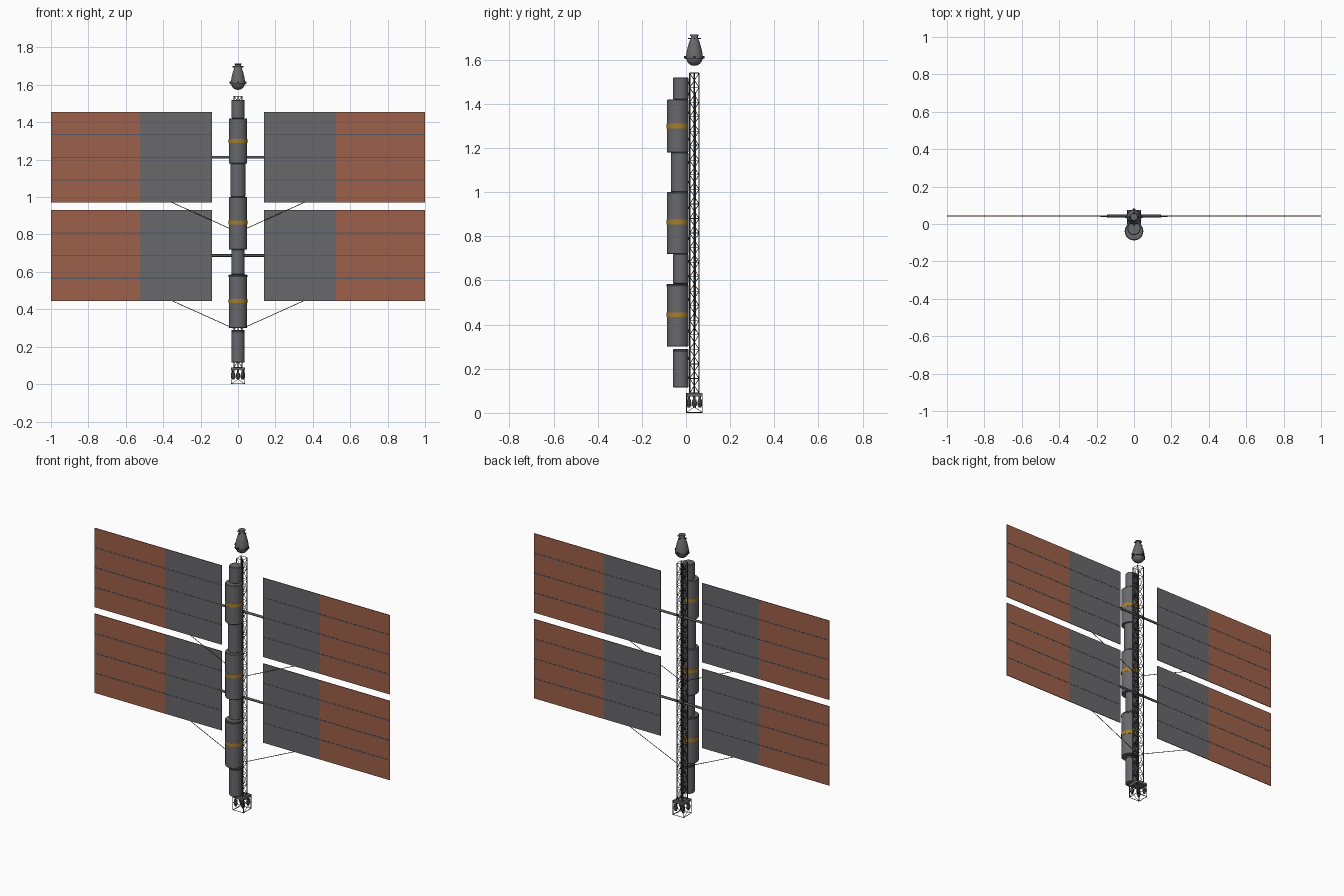
import bpy, bmesh, math
from mathutils import Vector, Matrix

if "Cube" in bpy.data.objects:
    bpy.data.objects.remove(bpy.data.objects["Cube"])


def material(name, rgb):
    m = bpy.data.materials.new(name)
    m.diffuse_color = (*rgb, 1)
    m.use_nodes = True
    m.node_tree.nodes["Principled BSDF"].inputs["Base Color"].default_value = m.diffuse_color
    return m


GREY = material("hull grey", (0.14, 0.14, 0.15))
DARK = material("dark metal", (0.05, 0.05, 0.055))
RED = material("radiator red", (0.34, 0.115, 0.067))
PANEL = material("panel grey", (0.14, 0.138, 0.15))
YELLOW = material("yellow band", (0.38, 0.21, 0.025))
SEAM = material("seam slate", (0.09, 0.10, 0.12))


def finish(name, bm, mat, smooth=True):
    bmesh.ops.recalc_face_normals(bm, faces=bm.faces)
    me = bpy.data.meshes.new(name)
    bm.to_mesh(me)
    bm.free()
    me.materials.append(mat)
    ob = bpy.data.objects.new(name, me)
    bpy.context.collection.objects.link(ob)
    if smooth:
        bpy.ops.object.select_all(action='DESELECT')
        ob.select_set(True)
        bpy.context.view_layer.objects.active = ob
        bpy.ops.object.shade_smooth_by_angle(angle=math.radians(35))
    return ob


def add_rod(bm, a, b, r, sides=6, r2=None):
    a, b = Vector(a), Vector(b)
    d = b - a
    mat = Matrix.Translation((a + b) / 2) @ d.to_track_quat('Z', 'Y').to_matrix().to_4x4()
    bmesh.ops.create_cone(bm, cap_ends=True, segments=sides, radius1=r,
                          radius2=r if r2 is None else r2, depth=d.length, matrix=mat)


def add_box(bm, lo, hi):
    lo, hi = Vector(lo), Vector(hi)
    bmesh.ops.create_cube(bm, size=1, matrix=Matrix.Translation((lo + hi) / 2) @ Matrix.Diagonal((*(hi - lo), 1)))


def lathe(name, profile, y, mat, sides=32):
    """Spin an (r, z) profile about a vertical axis at x=0 and the given y."""
    bm = bmesh.new()
    vs = [bm.verts.new((r, y, z)) for r, z in profile]
    es = [bm.edges.new(p) for p in zip(vs, vs[1:])]
    bmesh.ops.spin(bm, geom=vs + es, cent=(0, y, 0), axis=(0, 0, 1), angle=math.tau, steps=sides)
    bmesh.ops.remove_doubles(bm, verts=bm.verts, dist=1e-5)
    return finish(name, bm, mat)


TY = 0.038      # truss axis
BACK = 0.011    # all modules touch this plane beside the truss

# Stacked cylindrical modules: name, radius, bottom, top
modules = [("aft_module", 0.035, 0.115, 0.29), ("large_module_1", 0.049, 0.30, 0.585),
           ("link_module_1", 0.035, 0.585, 0.72), ("large_module_2", 0.049, 0.72, 1.0),
           ("link_module_2", 0.04, 1.0, 1.18), ("large_module_3", 0.049, 1.18, 1.42),
           ("top_module", 0.035, 1.42, 1.52)]
clamps = bmesh.new()
for name, r, z0, z1 in modules:
    y, c = BACK - r, 0.003
    lathe(name, [(0, z0), (r - c, z0), (r, z0 + c), (r, z1 - c), (r - c, z1), (0, z1)], y, GREY)
    for t in (0.25, 0.75):
        z = z0 + (z1 - z0) * t
        add_box(clamps, (-0.008, BACK - 0.004, z - 0.006), (0.008, 0.02, z + 0.006))
finish("module_clamps", clamps, DARK, False)


def ring(name, r, z0, z1, mat):
    e = 0.0008
    lathe(name, [(r - 0.002, z0), (r + e, z0), (r + e, z1), (r - 0.002, z1)], BACK - r, mat)


for i, z in enumerate((0.445, 0.865, 1.30)):
    ring(f"yellow_band_{i + 1}", 0.049, z - 0.011, z + 0.011, YELLOW)
ring("aft_module_ring", 0.035, 0.275, 0.286, DARK)
ring("large_module_ring", 0.049, 0.572, 0.582, DARK)

# Square lattice truss with a central conduit
bm = bmesh.new()
h, zb, zt, bays = 0.021, 0.09, 1.54, 22
corners = [(-h, TY - h), (h, TY - h), (h, TY + h), (-h, TY + h)]
step = (zt - zb) / bays
for k, (x, y) in enumerate(corners):
    nx, ny = corners[(k + 1) % 4]
    add_rod(bm, (x, y, zb), (x, y, zt), 0.0028)
    for i in range(bays + 1):
        z = zb + i * step
        add_rod(bm, (x, y, z), (nx, ny, z), 0.0015, 4)
        if i < bays:
            za, zc = (z, z + step) if i % 2 else (z + step, z)
            add_rod(bm, (x, y, za), (nx, ny, zc), 0.0015, 4)
add_rod(bm, (0, TY, zb), (0, TY, zt), 0.003)
finish("lattice_truss", bm, DARK)

# Engine block: plate, nozzles and open frame
bm = bmesh.new()
e = 0.036
add_box(bm, (-e, TY - e, 0.075), (e, TY + e, 0.09))
finish("engine_plate", bm, GREY, False)
bm = bmesh.new()
for x, y in [(0, 0), (-1, -1), (1, -1), (1, 1), (-1, 1)]:
    x, y = x * 0.025, TY + y * 0.025
    add_rod(bm, (x, y, 0.058), (x, y, 0.076), 0.006, 12)
    add_rod(bm, (x, y, 0.04), (x, y, 0.06), 0.012, 16, 0.009)
    add_rod(bm, (x, y, 0.024), (x, y, 0.04), 0.006, 16, 0.011)
finish("engine_nozzles", bm, DARK)
bm = bmesh.new()
f = [(-e, TY - e), (e, TY - e), (e, TY + e), (-e, TY + e)]
for k, (x, y) in enumerate(f):
    nx, ny = f[(k + 1) % 4]
    add_rod(bm, (x, y, 0), (x, y, 0.09), 0.0017)
    add_rod(bm, (x, y, 0.002), (nx, ny, 0.002), 0.0017)
    add_rod(bm, (x, y, 0.002), (nx, ny, 0.05), 0.0012)
finish("engine_frame", bm, DARK)

# Solar wings: grey inner half, red outer half, seams, booms and braces
PY, T = 0.043, 0.002
for level, z0 in (("lower", 0.445), ("upper", 0.97)):
    z1 = z0 + 0.485
    for side, s in (("left", -1), ("right", 1)):
        for part, xa, xb, mat in (("inner_panel", 0.14, 0.525, PANEL), ("outer_panel", 0.525, 1.0, RED)):
            bm = bmesh.new()
            lo, hi = sorted((s * xa, s * xb))
            add_box(bm, (lo, PY - T, z0), (hi, PY + T, z1))
            finish(f"{level}_{side}_{part}", bm, mat, False)
        bm = bmesh.new()
        lo, hi = sorted((s * 0.142, s * 0.998))
        for i in (1, 2, 3):
            z = z0 + 0.485 * i / 4
            add_box(bm, (lo, PY - T - 0.001, z - 0.003), (hi, PY + T + 0.001, z + 0.003))
        finish(f"{level}_{side}_seams", bm, SEAM, False)
        bm = bmesh.new()
        add_rod(bm, (s * 0.022, TY, z0 - 0.148), (s * 0.36, PY, z0 + 0.004), 0.0018)
        finish(f"{level}_{side}_brace", bm, DARK)
    bm = bmesh.new()
    add_rod(bm, (-0.145, PY, z0 + 0.2425), (0.145, PY, z0 + 0.2425), 0.007, 12)
    finish(f"{level}_boom", bm, SEAM)

# Capsule floating above the truss
lathe("capsule", [(0, 1.573), (0.014, 1.575), (0.026, 1.583), (0.034, 1.594), (0.038, 1.608),
                  (0.0375, 1.62), (0.035, 1.637), (0.029, 1.662), (0.022, 1.685), (0.016, 1.698),
                  (0.016, 1.707), (0.019, 1.708), (0.019, 1.714), (0, 1.714)], TY, GREY)
lathe("capsule_ring", [(0.03, 1.603), (0.04, 1.603), (0.04, 1.609), (0.03, 1.609)], TY, DARK)
bm = bmesh.new()
for k in range(4):
    c, s = round(math.cos(k * math.pi / 2)), round(math.sin(k * math.pi / 2))
    for r0, r1, z, w in ((0.034, 0.046, 1.612, 0.006), (0.015, 0.030, 1.697, 0.003)):
        add_rod(bm, (c * r0, TY + s * r0, z), (c * r1, TY + s * r1, z), w, 10)
finish("capsule_thrusters", bm, DARK)
